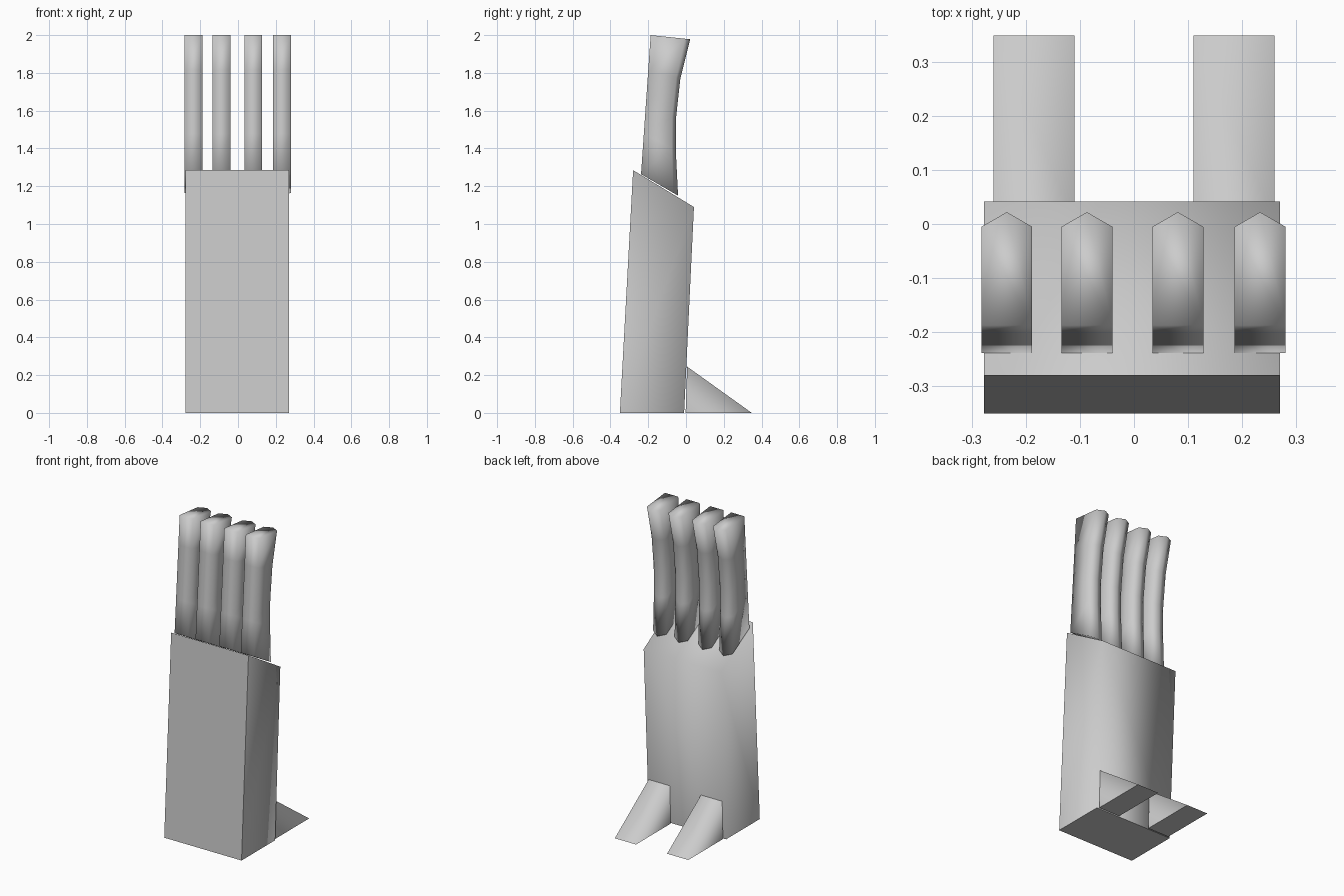
import bpy
import bmesh

cube = bpy.data.objects.get("Cube")
if cube:
    bpy.data.objects.remove(cube, do_unlink=True)

grey = bpy.data.materials.new("plain_grey")
grey.use_nodes = True
colour = (0.6, 0.6, 0.6, 1)
grey.diffuse_color = colour
grey.node_tree.nodes["Principled BSDF"].inputs["Base Color"].default_value = colour


def finish(name, bm, sharp=lambda face: False):
    """Smooth the mesh, but keep hard borders round the faces picked by sharp."""
    bmesh.ops.recalc_face_normals(bm, faces=bm.faces)
    bm.normal_update()
    for face in bm.faces:
        face.smooth = True
    for face in bm.faces:
        if sharp(face):
            for edge in face.edges:
                edge.smooth = False
    mesh = bpy.data.meshes.new(name)
    bm.to_mesh(mesh)
    bm.free()
    mesh.materials.append(grey)
    obj = bpy.data.objects.new(name, mesh)
    bpy.context.collection.objects.link(obj)
    return obj


def loft(name, rings, sharp=lambda face: False):
    """Join matching rings of points into a capped solid."""
    bm = bmesh.new()
    loops = [[bm.verts.new(p) for p in ring] for ring in rings]
    for a, b in zip(loops, loops[1:]):
        for i in range(len(a)):
            j = (i + 1) % len(a)
            bm.faces.new((a[i], a[j], b[j], b[i]))
    bm.faces.new(loops[0])
    bm.faces.new(loops[-1])
    return finish(name, bm, sharp)


def extrude_side_profile(name, profile, x0, x1):
    """Solid from a (y, z) outline; its front and base stay crisp."""
    rings = [[(x, y, z) for y, z in profile] for x in (x0, x1)]
    return loft(name, rings, lambda f: f.normal.y < -0.5 or f.normal.z < -0.5)


# Leaning block with a sloping top
extrude_side_profile(
    "knife_block",
    [(-0.35, 0), (-0.01, 0), (0.042, 1.09), (-0.28, 1.285)],
    -0.277, 0.27)

# Two wedge feet behind the block
for name, x in (("right_foot", -0.185), ("left_foot", 0.185)):
    extrude_side_profile(
        name, [(-0.002, 0), (0.348, 0), (0.006, 0.245)], x - 0.075, x + 0.075)

# Handles: straight flat front, curved ridged back
HALF_WIDTH = 0.047
SHOULDER = 0.13
front_bottom, front_top = (-0.238, 1.264), (-0.187, 2.0)
ridge = [(-0.042, 1.15), (-0.054, 1.39), (-0.053, 1.56), (-0.03, 1.77), (0.022, 1.978)]


def mix(a, b, t):
    return tuple(p + (q - p) * t for p, q in zip(a, b))


def handle_rings(x):
    rings = []
    for back in ridge:
        t = (back[1] - ridge[0][1]) / (ridge[-1][1] - ridge[0][1])
        front = mix(front_bottom, front_top, t)
        shoulder = mix(back, front, SHOULDER)
        rings.append([
            (x - HALF_WIDTH, *front), (x + HALF_WIDTH, *front),
            (x + HALF_WIDTH, *shoulder), (x, *back), (x - HALF_WIDTH, *shoulder)])
    return rings


for number, x in enumerate((-0.235, -0.087, 0.081, 0.233), 1):
    loft(f"knife_handle_{number}", handle_rings(x))
